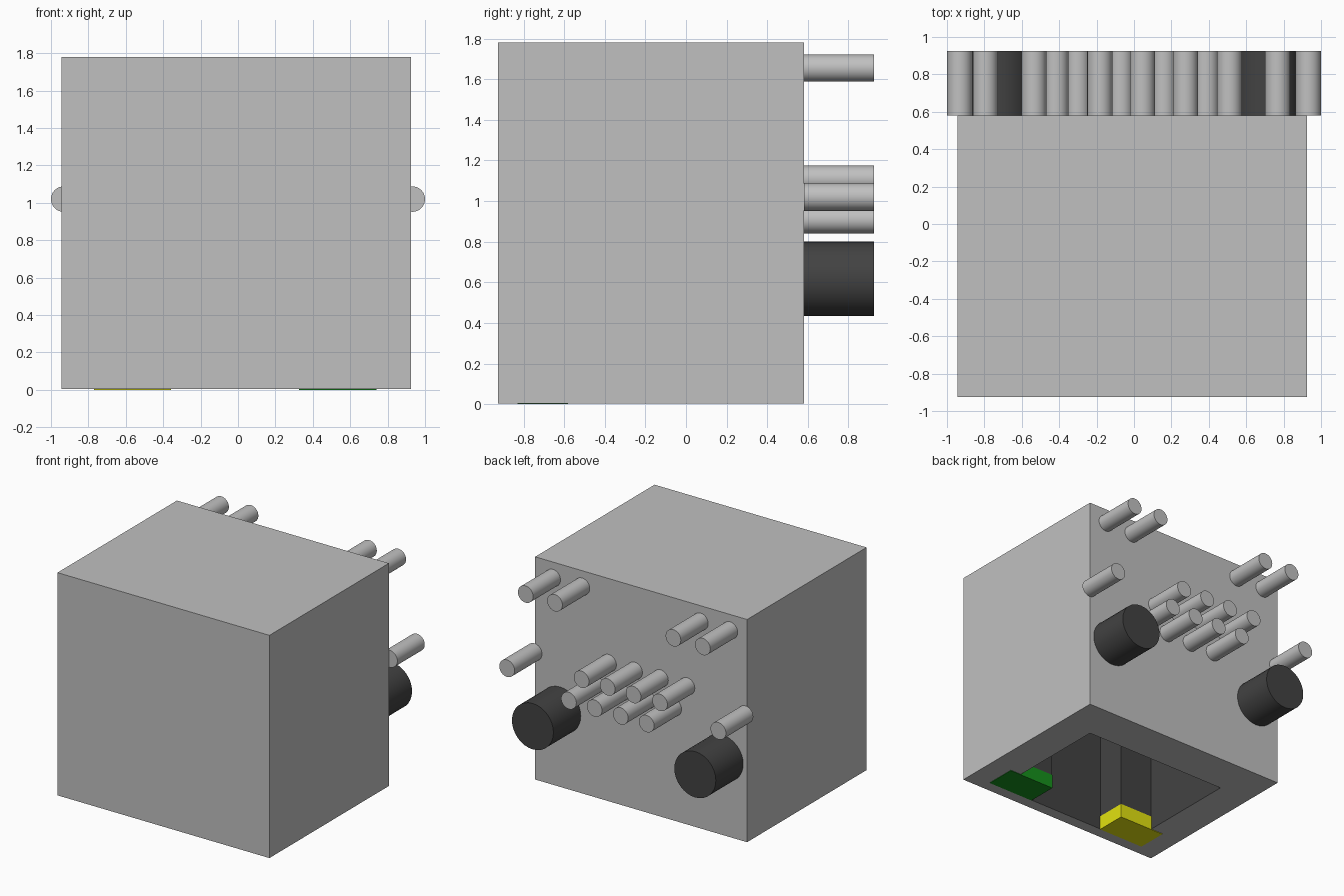
import bpy, bmesh, math
from mathutils import Matrix

cube = bpy.data.objects.get("Cube")
if cube:
    bpy.data.objects.remove(cube, do_unlink=True)


def material(name, rgb):
    m = bpy.data.materials.new(name)
    m.use_nodes = True
    m.diffuse_color = (*rgb, 1)
    m.node_tree.nodes["Principled BSDF"].inputs["Base Color"].default_value = (*rgb, 1)
    return m


grey = material("light_grey", (0.53, 0.53, 0.53))
black = material("soft_black", (0.055, 0.055, 0.055))
yellow = material("yellow", (0.76, 0.76, 0.005))
green = material("green", (0.008, 0.28, 0.012))


def finish(name, bm, *mats):
    bmesh.ops.recalc_face_normals(bm, faces=bm.faces)
    mesh = bpy.data.meshes.new(name)
    bm.to_mesh(mesh)
    bm.free()
    for m in mats:
        mesh.materials.append(m)
    obj = bpy.data.objects.new(name, mesh)
    bpy.context.collection.objects.link(obj)
    return obj


def prism(bm, outline, z0, z1, index):
    """Walls and upper cap over an outline; returns the open lower edges."""
    low = [bm.verts.new((x, y, z0)) for x, y in outline]
    high = [bm.verts.new((x, y, z1)) for x, y in outline]
    bm.faces.new(high).material_index = index
    n = len(outline)
    for i in range(n):
        j = (i + 1) % n
        bm.faces.new((low[i], low[j], high[j], high[i])).material_index = index
    return [bm.edges.get((low[i], low[(i + 1) % n])) for i in range(n)]


# Main dimensions
LEFT, RIGHT, FRONT, BACK, TOP = 0.925, -0.945, -0.925, 0.58, 1.78
BASE = 0.004
END = 0.925
STEP, NOTCH = -0.585, -0.83
NOTCH_L, NOTCH_R = 0.33, -0.363

# Housing with a T-shaped cavity open at the bottom
bm = bmesh.new()
shell = prism(bm, [(RIGHT, FRONT), (LEFT, FRONT), (LEFT, BACK), (RIGHT, BACK)],
              BASE, TOP, 0)
cavity = prism(bm, [(-0.66, 0.24), (0.64, 0.24), (0.64, STEP), (NOTCH_L, STEP),
                    (NOTCH_L, NOTCH), (NOTCH_R, NOTCH), (NOTCH_R, STEP),
                    (-0.66, STEP)], BASE, 1.2, 1)
bmesh.ops.triangle_fill(bm, edges=shell + cavity, use_beauty=True)
finish("housing", bm, grey, black)


# Coloured blocks beside the notch, slightly proud of the housing
def block(name, x0, x1, mat):
    bm = bmesh.new()
    rim = prism(bm, [(x0, NOTCH), (x1, NOTCH), (x1, STEP + BASE), (x0, STEP + BASE)],
                0, 0.115, 0)
    bmesh.ops.contextual_create(bm, geom=rim)
    finish(name, bm, mat)


block("green_block", NOTCH_L - BASE, 0.74, green)
block("yellow_block", -0.77, NOTCH_R + BASE, yellow)


# Round pegs on the back
def peg(name, x, z, radius, mat):
    bm = bmesh.new()
    bmesh.ops.create_cone(bm, cap_ends=True, segments=32, radius1=radius,
                          radius2=radius, depth=END - BACK)
    bmesh.ops.rotate(bm, verts=bm.verts, matrix=Matrix.Rotation(math.pi / 2, 3, "X"))
    bmesh.ops.translate(bm, verts=bm.verts, vec=(x, (END + BACK) / 2, z))
    return finish(name, bm, mat)


rows = [
    ("top_peg", 1.655, 0.067, grey, (-0.795, -0.535, 0.51, 0.768)),
    ("side_peg", 1.02, 0.068, grey, (-0.932, 0.932)),
    ("upper_middle_peg", 1.108, 0.067, grey, (-0.417, -0.183, 0.045, 0.275)),
    ("lower_middle_peg", 0.908, 0.067, grey, (-0.3, -0.07, 0.16, 0.387)),
    ("large_peg", 0.618, 0.183, black, (-0.728, 0.705)),
]
pegs = [peg(f"{name}_{i + 1}", x, z, r, mat)
        for name, z, r, mat, xs in rows for i, x in enumerate(xs)]

bpy.ops.object.select_all(action="DESELECT")
for obj in pegs:
    obj.select_set(True)
bpy.context.view_layer.objects.active = pegs[0]
bpy.ops.object.shade_smooth_by_angle(angle=math.radians(40))
